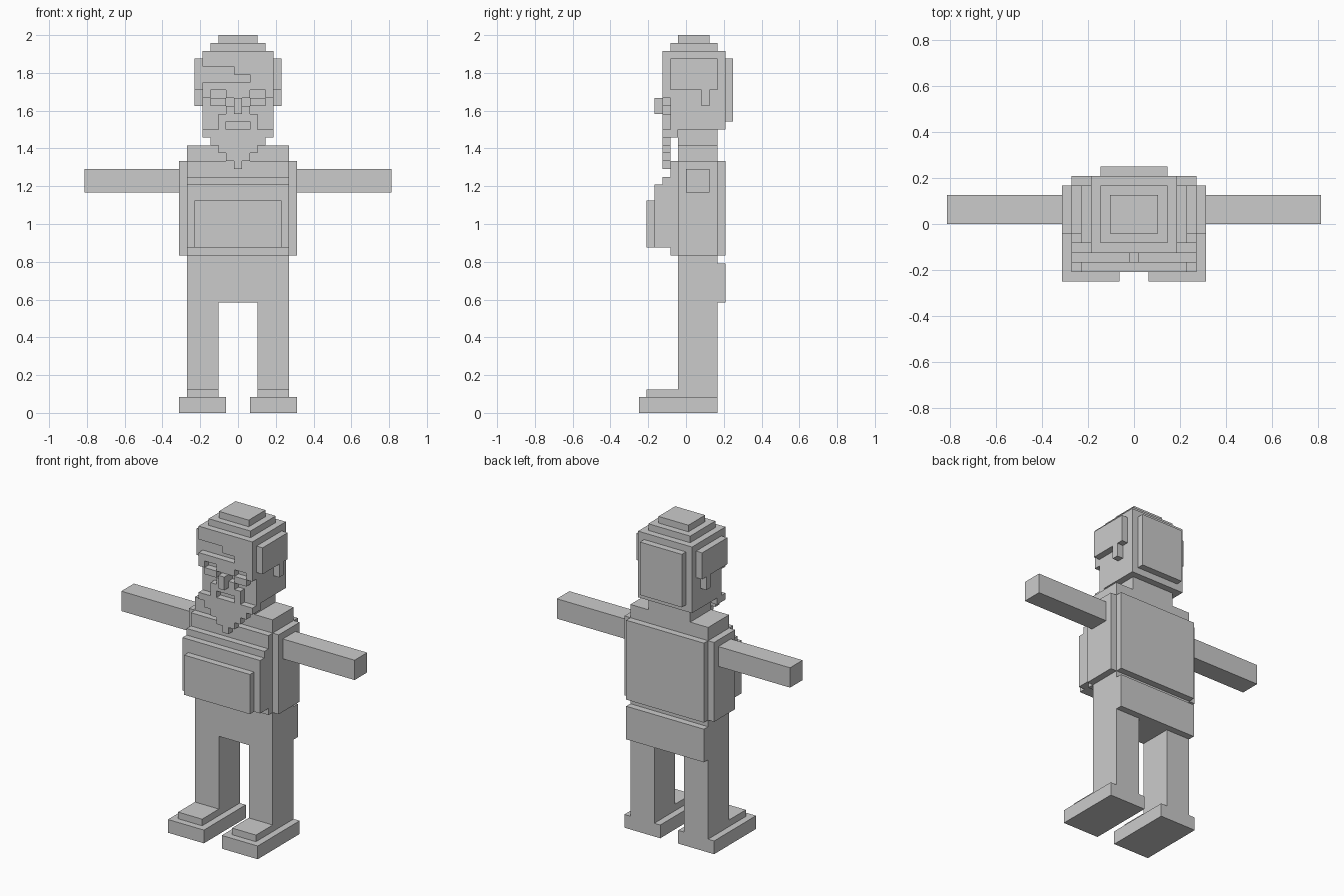
import bpy, bmesh
from mathutils import Vector

if "Cube" in bpy.data.objects:
    bpy.data.objects.remove(bpy.data.objects["Cube"])

U = 1 / 24  # block size: the figure is 48 blocks tall


def part(name, *boxes, mirror=False):
    """One object from boxes (x0, x1, y0, y1, z0, z1), measured in blocks."""
    bm = bmesh.new()
    for x0, x1, y0, y1, z0, z1 in boxes:
        lo, hi = Vector((x0, y0, z0)) * U, Vector((x1, y1, z1)) * U
        size, mid = hi - lo, (hi + lo) / 2
        for v in bmesh.ops.create_cube(bm, size=1)["verts"]:
            v.co = v.co * size + mid
    mesh = bpy.data.meshes.new(name)
    bm.to_mesh(mesh)
    bm.free()
    obj = bpy.data.objects.new(name, mesh)
    bpy.context.collection.objects.link(obj)
    if mirror:
        obj.modifiers.new("Mirror", 'MIRROR').use_mirror_merge = False
    return obj


def wide(w, *yz):
    """A box centred on x = 0 with half width w."""
    return (-w, w, *yz)


# Legs, feet and arms
part("foot", (1.5, 7.5, -6, 4, 0, 2), (2.5, 6.5, -5, -1, 2, 3), mirror=True)
part("leg", (2.5, 6.5, -1, 4, 2, 14), mirror=True)
part("arm", (7.5, 19.5, 0, 3, 28, 31), mirror=True)

# Torso with its clothing layers
part("torso", wide(6.5, -1, 4, 14, 34))
part("seat_panel", wide(6.5, 4, 5, 14, 19))
part("back_panel", wide(6.5, 4, 5, 20, 32))
part("side_panel", (6.5, 7.5, -1, 4, 20, 32), mirror=True)
part("chest_panel", wide(6.5, -2, -1, 20, 32))
part("belly", wide(6.5, -3, -2, 21, 30), wide(6.5, -4, -3, 21, 29),
     wide(5.5, -5, -4, 21, 27))

# Neck and head
part("neck", wide(3.5, -1, 4, 34, 36))
part("head", wide(4.5, -2, 5, 36, 46))
part("hair_top", wide(3.5, -2, 4, 46, 47), wide(2.5, -1, 3, 47, 48))
part("hair_back", wide(3.5, 5, 6, 37, 45))
part("hair_side", (4.5, 5.5, -2, 4, 41, 45), (4.5, 5.5, 2, 3, 39, 41),
     mirror=True)

# Fringe: a stepped gap on the left shows the forehead
part("fringe", wide(4.5, -3, -2, 44, 46), (-0.5, 4.5, -3, -2, 43, 44),
     (1.5, 4.5, -3, -2, 42, 43))

# Brow with eye notches, pads below the eyes, nose
part("brow", wide(4.5, -3, -2, 41, 42), wide(1.5, -3, -2, 40, 41),
     (-4.5, -3.5, -3, -2, 40, 41), (3.5, 4.5, -3, -2, 40, 41))
part("eye_pad", (1.5, 3.5, -3, -2, 39, 40), mirror=True)
part("nose", wide(0.5, -4, -2, 38, 40))

# Moustache around the mouth opening, jaw strap and pointed beard
part("moustache", (0.5, 1.5, -3, -2, 38, 39), (0, 2.5, -3, -2, 37, 38),
     (1.5, 2.5, -3, -2, 36, 37), mirror=True)
part("jaw_strap", wide(4.5, -3, -1, 35, 36))
part("beard", *[wide(i + 0.5, -3, -2, 31 + i, 32 + i) for i in range(4)])
